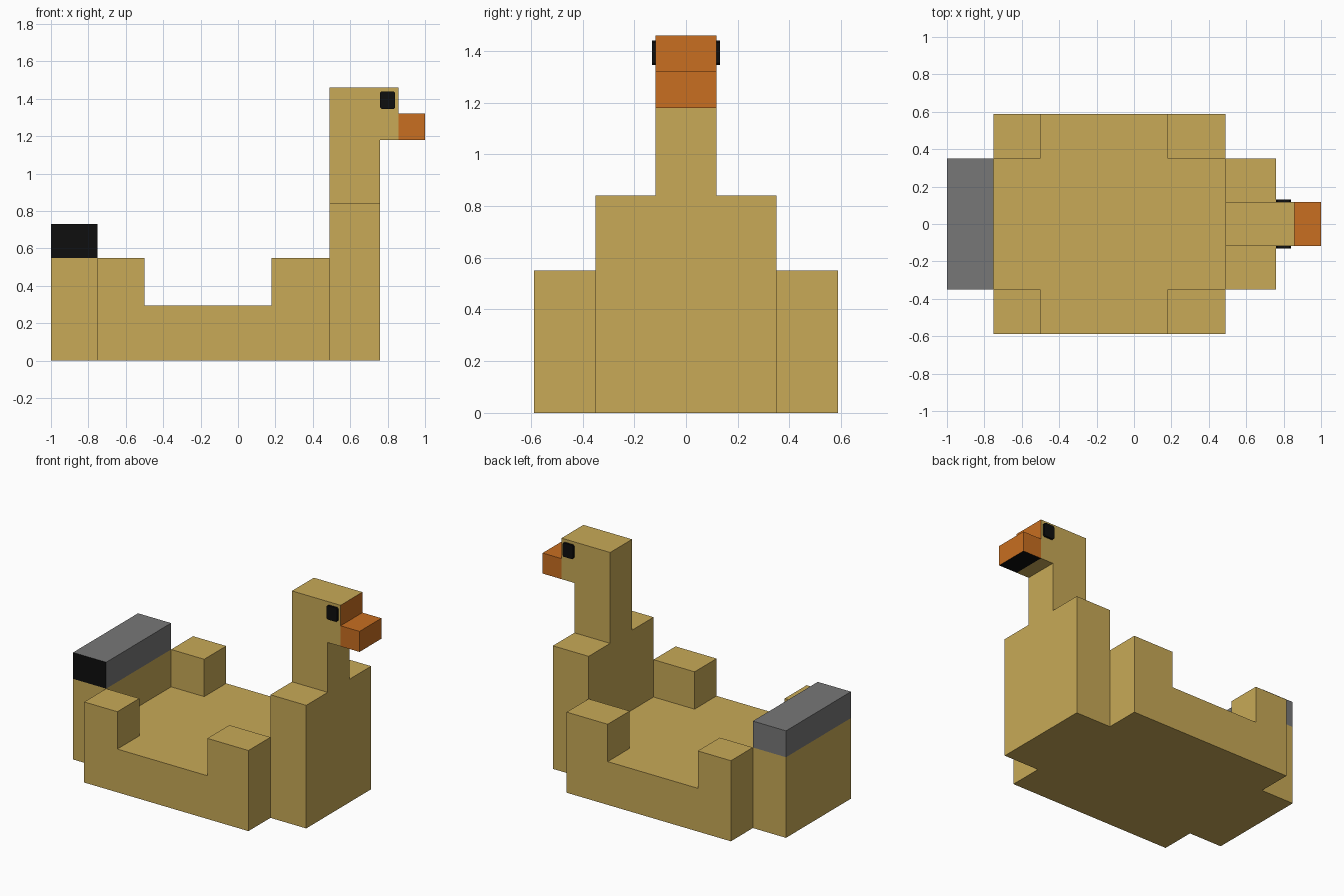
import bpy, bmesh
from mathutils import Vector

cube = bpy.data.objects.get("Cube")
if cube:
    bpy.data.objects.remove(cube, do_unlink=True)


def material(name, rgb):
    mat = bpy.data.materials.new(name)
    mat.use_nodes = True
    mat.diffuse_color = (*rgb, 1)
    mat.node_tree.nodes["Principled BSDF"].inputs["Base Color"].default_value = (*rgb, 1)
    return mat


TAN = material("tan", (0.58, 0.40, 0.095))
ORANGE = material("orange", (0.58, 0.156, 0.015))
GREY = material("grey", (0.185, 0.185, 0.185))
BLACK = material("black", (0.0045, 0.0045, 0.0045))


def extrude(name, profile, y0, y1, mat, accent=None, accent_rule=None):
    """Extrude a side profile of (x, z) points from y0 to y1."""
    bm = bmesh.new()
    face = bm.faces.new([bm.verts.new((x, y0, z)) for x, z in profile])
    moved = bmesh.ops.extrude_face_region(bm, geom=[face])["geom"]
    verts = [v for v in moved if isinstance(v, bmesh.types.BMVert)]
    bmesh.ops.translate(bm, verts=verts, vec=Vector((0, y1 - y0, 0)))
    bmesh.ops.recalc_face_normals(bm, faces=bm.faces)
    mesh = bpy.data.meshes.new(name)
    mesh.materials.append(mat)
    if accent:
        mesh.materials.append(accent)
        for f in bm.faces:
            f.normal_update()
            f.material_index = int(accent_rule(f))
    bm.to_mesh(mesh)
    bm.free()
    obj = bpy.data.objects.new(name, mesh)
    bpy.context.collection.objects.link(obj)
    return obj


def rect(x0, x1, z0, z1):
    return [(x0, z0), (x1, z0), (x1, z1), (x0, z1)]


STERN, BOW, CHEST = -0.75, 0.49, 0.76
DECK, RAIL = 0.295, 0.55
INNER, OUTER, NECK = 0.35, 0.587, 0.118

# Seat deck between the side walls
extrude("deck", rect(STERN, BOW, 0, DECK), -INNER, INNER, TAN)

# Side walls with raised front and rear corners, and eyes
wall = [(STERN, 0), (BOW, 0), (BOW, RAIL), (0.18, RAIL),
        (0.18, DECK), (-0.5, DECK), (-0.5, RAIL), (STERN, RAIL)]
for side, s in (("left", 1), ("right", -1)):
    extrude("side_wall_" + side, wall, s * INNER, s * OUTER, TAN)
    x0, x1, z0, z1, c = 0.76, 0.84, 1.345, 1.44, 0.008
    eye = [(x0 + c, z0), (x1 - c, z0), (x1, z0 + c), (x1, z1 - c),
           (x1 - c, z1), (x0 + c, z1), (x0, z1 - c), (x0, z0 + c)]
    extrude("eye_" + side, eye, s * NECK, s * 0.132, BLACK)

# Tail block and its cap, black on the front side only
extrude("tail", rect(-1, STERN, 0, RAIL), -INNER, INNER, TAN)
extrude("tail_cap", rect(-1, STERN, RAIL, 0.73), -INNER, INNER, GREY,
        BLACK, lambda f: f.normal.y < -0.5)

# Chest
extrude("chest", rect(BOW, CHEST, 0, 0.84), -INNER, INNER, TAN)

# Neck and head in one piece, with an orange face
head = [(BOW, 0.84), (CHEST, 0.84), (CHEST, 1.18), (0.857, 1.18),
        (0.857, 1.46), (BOW, 1.46)]
extrude("neck_and_head", head, -NECK, NECK, TAN, ORANGE,
        lambda f: f.normal.x > 0.5 and f.calc_center_median().z > 1.2)

# Beak, black underneath
extrude("beak", rect(0.857, 1, 1.18, 1.32), -NECK, NECK, ORANGE,
        BLACK, lambda f: f.normal.z < -0.5)
